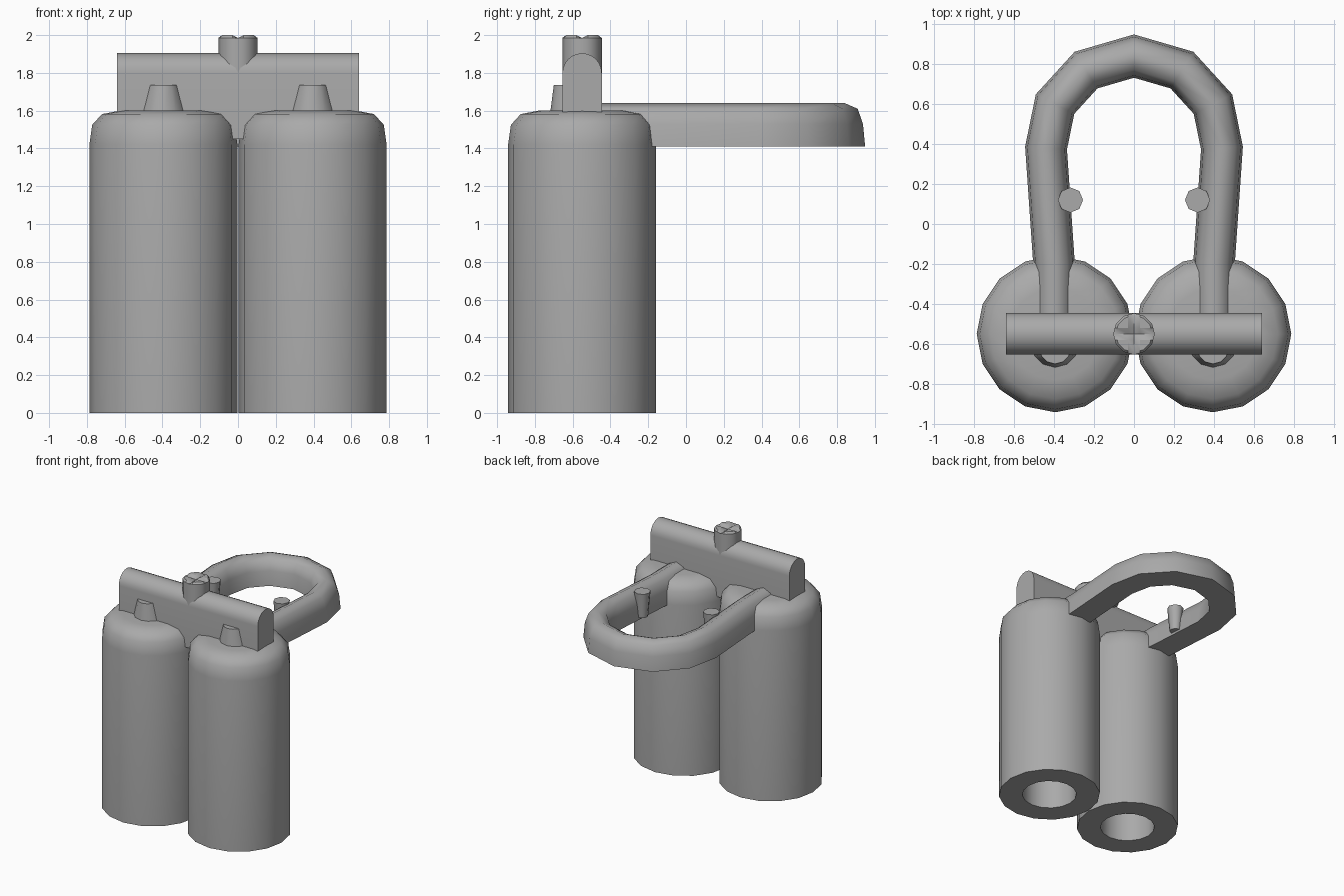
import bpy, bmesh, math
from mathutils import Vector

if "Cube" in bpy.data.objects:
    bpy.data.objects.remove(bpy.data.objects["Cube"], do_unlink=True)

grey = bpy.data.materials.new("plain grey")
grey.use_nodes = True
colour = (0.4, 0.4, 0.4, 1)
grey.diffuse_color = colour
grey.node_tree.nodes["Principled BSDF"].inputs["Base Color"].default_value = colour


def finish(bm, name, angle=50):
    bmesh.ops.recalc_face_normals(bm, faces=bm.faces)
    mesh = bpy.data.meshes.new(name)
    bm.to_mesh(mesh)
    bm.free()
    mesh.materials.append(grey)
    obj = bpy.data.objects.new(name, mesh)
    bpy.context.collection.objects.link(obj)
    bpy.ops.object.select_all(action='DESELECT')
    obj.select_set(True)
    bpy.context.view_layer.objects.active = obj
    bpy.ops.object.shade_smooth_by_angle(angle=math.radians(angle))
    return obj


def loft(name, rings, angle=50):
    """Skin a list of equal-length point rings and cap both ends."""
    bm = bmesh.new()
    loops = [[bm.verts.new(p) for p in ring] for ring in rings]
    n = len(loops[0])
    for a, b in zip(loops, loops[1:]):
        for i in range(n):
            j = (i + 1) % n
            bm.faces.new((a[i], a[j], b[j], b[i]))
    bm.faces.new(loops[0])
    bm.faces.new(loops[-1])
    return finish(bm, name, angle)


def circle(x, y, z, r, sides):
    steps = [math.tau * i / sides for i in range(sides)]
    return [(x + r * math.cos(a), y + r * math.sin(a), z) for a in steps]


TANK_X, TANK_Y = 0.395, -0.55

for side, label in ((1, "left"), (-1, "right")):
    # Tank: hollow core from below, rounded shoulder, flat top
    profile = [(0.21, 1.45), (0.21, 0), (0.392, 0), (0.392, 1.42),
               (0.377, 1.525), (0.325, 1.582), (0.23, 1.6)]
    loft(label + "_tank", [circle(side * TANK_X, TANK_Y, z, r, 16) for r, z in profile])

    # Tapered cap in front of the bar
    loft(label + "_cap", [circle(side * TANK_X, -0.595, 1.58, 0.125, 12),
                          circle(side * TANK_X, -0.622, 1.735, 0.078, 12)])

    # Peg on the inside of the handle
    loft(label + "_peg", [circle(side * 0.318, 0.12, 1.43, 0.045, 8),
                          circle(side * 0.318, 0.12, 1.635, 0.063, 8)])

# Crossbar with a half-round top
R = 0.104
arch = [(-R, 1.45)]
arch += [(-R * math.cos(math.pi * i / 12), 1.8 + R * math.sin(math.pi * i / 12)) for i in range(13)]
arch += [(R, 1.45)]
loft("crossbar", [[(x, TANK_Y + y, z) for y, z in arch] for x in (-0.64, 0.64)])

# Handle: domed section swept with mitred corners round a horseshoe path
half = [(0.40, -0.5), (0.40, -0.2), (0.44, 0.38), (0.395, 0.60), (0.24, 0.77)]
path = [Vector(p) for p in half + [(0, 0.84)] + [(-x, y) for x, y in reversed(half)]]
dome = [(0.104, 0), (0.093, 0.12), (0.066, 0.2), (0, 0.23)]
section = dome + [(-w, h) for w, h in reversed(dome[:-1])]
rings = []
for i, p in enumerate(path):
    before = (p - path[i - 1]).normalized() if i else (path[1] - p).normalized()
    after = (path[i + 1] - p).normalized() if i < len(path) - 1 else before
    tangent = (before + after).normalized()
    out = Vector((tangent.y, -tangent.x)) / tangent.dot(before)
    rings.append([(p.x + out.x * w, p.y + out.y * w, 1.41 + h) for w, h in section])
loft("handle", rings)

# Valve: upright post with a cross of V grooves in its top
TOP, GROOVE = 2.0, 0.03
bm = bmesh.new()
lower, rim, upper = [[bm.verts.new(p) for p in circle(0, 0, z, r, 12)]
                     for z, r in ((1.7, 0.104), (1.985, 0.104), (TOP, 0.092))]
for a, b in ((lower, rim), (rim, upper)):
    for i in range(12):
        j = (i + 1) % 12
        bm.faces.new((a[i], a[j], b[j], b[i]))
bm.faces.new(lower)
bm.faces.new(upper)
for axis in ((1, 0, 0), (0, 1, 0)):
    for offset in (-GROOVE, 0, GROOVE):
        bmesh.ops.bisect_plane(bm, geom=bm.verts[:] + bm.edges[:] + bm.faces[:], dist=1e-5,
                               plane_co=Vector(axis) * offset, plane_no=axis)
for v in bm.verts:
    if v.co.z > TOP - 0.001 and min(abs(v.co.x), abs(v.co.y)) < 0.001:
        v.co.z -= 0.02
valve = finish(bm, "valve", 31)
valve.location.y = TANK_Y
